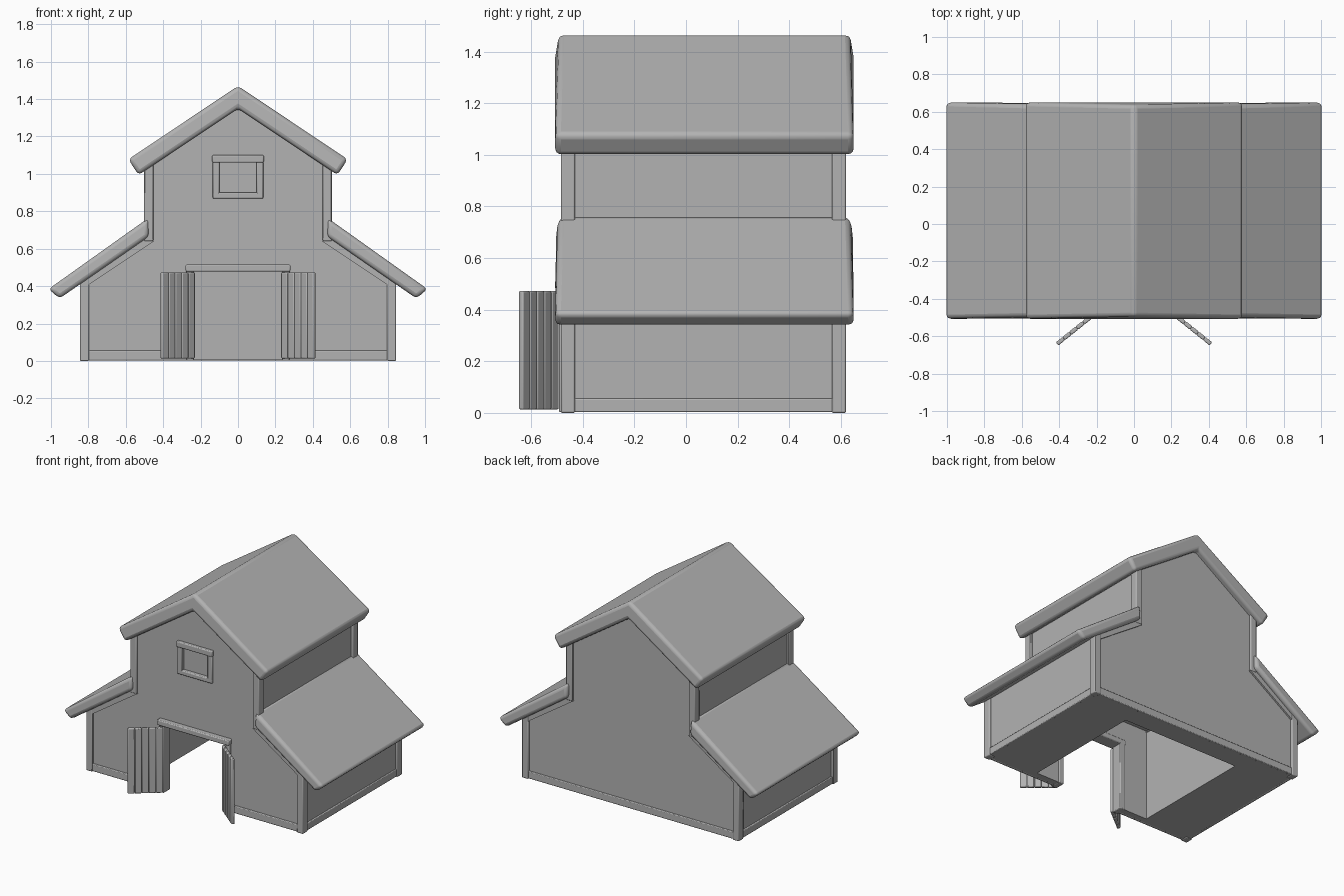
import bpy, bmesh, math
from mathutils import Matrix, Vector

if "Cube" in bpy.data.objects:
    bpy.data.objects.remove(bpy.data.objects["Cube"])

FRONT, BACK = -0.47, 0.605
grey = bpy.data.materials.new("dark_grey")
grey.diffuse_color = (0.45, 0.45, 0.45, 1)
grey.use_nodes = True
grey.node_tree.nodes["Principled BSDF"].inputs["Base Color"].default_value = grey.diffuse_color


def finish(name, bm, bevel=0.0, segments=2):
    bmesh.ops.recalc_face_normals(bm, faces=bm.faces)
    mesh = bpy.data.meshes.new(name)
    bm.to_mesh(mesh)
    bm.free()
    mesh.materials.append(grey)
    ob = bpy.data.objects.new(name, mesh)
    bpy.context.collection.objects.link(ob)
    if bevel:
        m = ob.modifiers.new("bevel", 'BEVEL')
        m.width = bevel
        m.segments = segments
        m.limit_method = 'ANGLE'
        m.angle_limit = math.radians(40)
        bpy.context.view_layer.objects.active = ob
        ob.select_set(True)
        bpy.ops.object.shade_smooth_by_angle(angle=math.radians(35))
        ob.select_set(False)
    return ob


def prism(name, pts, y0, y1, bevel=0.0, segments=2, inset_z=None):
    """Extrude an (x, z) outline along y; points above inset_z are pulled in."""
    bm = bmesh.new()
    face = bm.faces.new([bm.verts.new((x, y0, z)) for x, z in pts])
    ext = bmesh.ops.extrude_face_region(bm, geom=[face])
    verts = [v for v in ext['geom'] if isinstance(v, bmesh.types.BMVert)]
    bmesh.ops.translate(bm, verts=verts, vec=(0, y1 - y0, 0))
    if inset_z is not None:
        for v in bm.verts:
            if v.co.z > inset_z:
                v.co.y += 0.012 if v.co.y < 0 else -0.012
    return finish(name, bm, bevel, segments)


def box(name, x0, x1, y0, y1, z0, z1, bevel=0.0):
    x0, x1 = min(x0, x1), max(x0, x1)
    return prism(name, [(x0, z0), (x1, z0), (x1, z1), (x0, z1)], y0, y1, bevel)


def flip(pts, s):
    return [(s * x, z) for x, z in pts]


# Barn body with tall nave and two lean-tos
half = [(0.83, 0.004), (0.83, 0.44), (0.485, 0.685), (0.485, 1.06)]
body = prism("barn_body", half + [(0, 1.385)] + flip(half[::-1], -1), FRONT, BACK)

# Hollow interior, open underneath, and doorway
cutters = [box("room_cutter", -0.455, 0.455, -0.42, 0.46, -0.1, 0.65),
           box("door_cutter", -0.25, 0.25, -0.7, -0.3, -0.1, 0.49),
           box("window_cutter", -0.1, 0.1, -0.6, FRONT + 0.012, 0.9, 1.06)]
for c in cutters:
    c.hide_render = True
    c.hide_set(True)
    m = body.modifiers.new("cut", 'BOOLEAN')
    m.operation = 'DIFFERENCE'
    m.solver = 'EXACT'
    m.object = c

# Main gable roof
prism("main_roof", [(0, 1.47), (0.586, 1.078), (0.532, 0.994), (0, 1.35),
                    (-0.532, 0.994), (-0.586, 1.078)], -0.507, 0.65, 0.022, 3, 1.4)

for s, side in ((1, "right"), (-1, "left")):
    # Lean-to roof and the trim under it
    prism(side + "_lower_roof", flip([(0.478, 0.765), (1.013, 0.384), (0.954, 0.334),
                                      (0.478, 0.664)], s), -0.507, 0.65, 0.022, 3, 0.7)
    prism(side + "_slope_trim", flip([(0.45, 0.64), (0.8, 0.405), (0.83, 0.44),
                                      (0.485, 0.69)], s), FRONT - 0.012, BACK + 0.012)
    # Corner posts, low and high
    for y0, y1, end in ((-0.485, -0.43, "front"), (0.565, 0.62, "back")):
        prism(f"{side}_{end}_low_post", flip([(0.797, 0), (0.845, 0), (0.845, 0.425),
                                              (0.797, 0.455)], s), y0, y1, 0.006)
        prism(f"{side}_{end}_high_post", flip([(0.453, 0.64), (0.502, 0.64), (0.502, 1.03),
                                               (0.453, 1.065)], s), y0, y1, 0.006)
    # Base boards
    box(side + "_side_base_board", s * 0.82, s * 0.839, -0.45, 0.59, 0.003, 0.055, 0.005)
    box(side + "_front_base_board", s * 0.25, s * 0.82, -0.48, -0.46, 0.003, 0.055, 0.005)
    # Door jamb
    box(side + "_door_jamb", s * 0.235, s * 0.275, -0.492, -0.415, 0.003, 0.49, 0.005)
    # Window side frame
    box(side + "_window_frame", s * 0.1, s * 0.135, -0.484, -0.46, 0.87, 1.065, 0.006)
    # Open plank door
    hinge, tip = Vector((s * 0.235, -0.5, 0)), Vector((s * 0.411, -0.641, 0))
    step = (tip - hinge) / 5
    turn = math.atan2(step.y, step.x)
    bm = bmesh.new()
    for i in range(5):
        pos = hinge + step * (i + 0.5)
        pos.z = 0.243
        bmesh.ops.create_cube(bm, size=1, matrix=Matrix.Translation(pos)
                              @ Matrix.Rotation(turn, 4, 'Z')
                              @ Matrix.Diagonal((step.length, 0.022, 0.46, 1)))
    finish(side + "_door", bm, 0.006)

# Back base board, lintel and horizontal window frame pieces
box("back_base_board", -0.82, 0.82, 0.595, 0.614, 0.003, 0.055, 0.005)
box("door_lintel", -0.28, 0.28, -0.507, -0.415, 0.478, 0.515, 0.006)
box("window_sill", -0.135, 0.135, -0.484, -0.46, 0.868, 0.9, 0.006)
box("window_head", -0.138, 0.138, -0.492, -0.46, 1.06, 1.1, 0.006)
